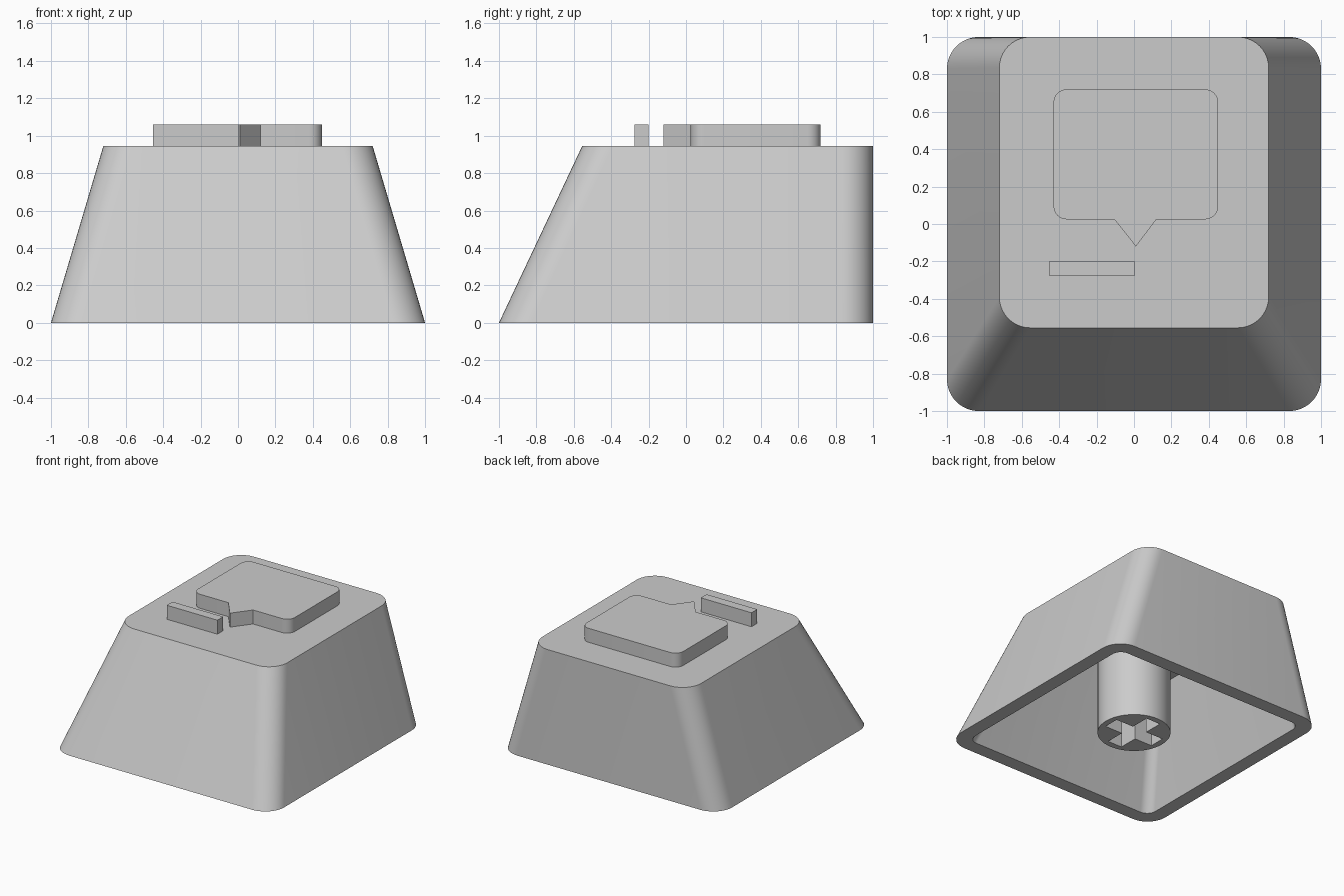
import bpy, bmesh
from math import sin, cos, pi, radians
from mathutils import Vector

if "Cube" in bpy.data.objects:
    bpy.data.objects.remove(bpy.data.objects["Cube"], do_unlink=True)

TOP = 0.945       # height of the cap's upper face
CEILING = 0.84    # height of the hollow inside
LEGEND = 1.06     # height of the raised symbols

grey = bpy.data.materials.new("light grey plastic")
grey.use_nodes = True
grey.diffuse_color = (0.6, 0.6, 0.6, 1)
grey.node_tree.nodes["Principled BSDF"].inputs["Base Color"].default_value = (0.6, 0.6, 0.6, 1)


def rounded_rect(x0, x1, y0, y1, r, steps=10):
    """Counter-clockwise outline, starting at the lower left corner."""
    corners = [(x0 + r, y0 + r), (x1 - r, y0 + r), (x1 - r, y1 - r), (x0 + r, y1 - r)]
    pts = []
    for i, (cx, cy) in enumerate(corners):
        for k in range(steps + 1):
            a = pi + (i + k / steps) * pi / 2
            pts.append((cx + r * cos(a), cy + r * sin(a)))
    return pts


def ring(bm, pts, z):
    return [bm.verts.new((x, y, z)) for x, y in pts]


def bridge(bm, a, b):
    n = len(a)
    for i in range(n):
        j = (i + 1) % n
        bm.faces.new((a[i], a[j], b[j], b[i]))


def finish(bm, name):
    bmesh.ops.recalc_face_normals(bm, faces=bm.faces)
    mesh = bpy.data.meshes.new(name)
    bm.to_mesh(mesh)
    bm.free()
    mesh.materials.append(grey)
    obj = bpy.data.objects.new(name, mesh)
    bpy.context.collection.objects.link(obj)
    bpy.ops.object.select_all(action="DESELECT")
    obj.select_set(True)
    bpy.context.view_layer.objects.active = obj
    bpy.ops.object.shade_smooth_by_angle(angle=radians(30))
    return obj


def loft(name, sections):
    """Closed solid through a list of (outline, height) with both ends capped."""
    bm = bmesh.new()
    rings = [ring(bm, pts, z) for pts, z in sections]
    for a, b in zip(rings, rings[1:]):
        bridge(bm, a, b)
    bm.faces.new(rings[0])
    bm.faces.new(rings[-1])
    return finish(bm, name)


# Hollow cap: inner ceiling, inner rim, outer rim, upper face
loft("cap_shell", [
    (rounded_rect(-0.63, 0.63, -0.48, 0.885, 0.08), CEILING),
    (rounded_rect(-0.885, 0.885, -0.885, 0.885, 0.08), 0),
    (rounded_rect(-1, 1, -1, 1, 0.17), 0),
    (rounded_rect(-0.72, 0.72, -0.555, 1, 0.165), TOP),
])

# Raised speech bubble with a pointed tail in its lower edge
bubble = rounded_rect(-0.43, 0.45, 0.025, 0.72, 0.07, 8)
bubble[9:9] = [(-0.105, 0.025), (0.01, -0.12), (0.12, 0.025)]
loft("speech_bubble", [(bubble, TOP), (bubble, LEGEND)])

# Raised cursor bar
bar = [(-0.455, -0.275), (0.005, -0.275), (0.005, -0.2), (-0.455, -0.2)]
loft("cursor_bar", [(bar, TOP), (bar, LEGEND)])

# Round stem with a cross-shaped socket in its lower end
bm = bmesh.new()
SIDES, RADIUS, ARM, HALF = 48, 0.275, 0.225, 0.065
circle = [(RADIUS * cos(2 * pi * i / SIDES), RADIUS * sin(2 * pi * i / SIDES)) for i in range(SIDES)]
cross = []
for q in range(4):
    for x, y in ((ARM, -HALF), (ARM, HALF), (HALF, HALF)):
        c, s = round(cos(q * pi / 2)), round(sin(q * pi / 2))
        cross.append((x * c - y * s, x * s + y * c))
outer, outer_top = ring(bm, circle, 0), ring(bm, circle, CEILING)
socket, socket_top = ring(bm, cross, 0), ring(bm, cross, 0.45)
bridge(bm, outer, outer_top)
bridge(bm, socket, socket_top)
bm.faces.new(outer_top)
bm.faces.new(socket_top)
rim = [e for e in bm.edges if all(v.co.z == 0 for v in e.verts)]
bmesh.ops.triangle_fill(bm, edges=rim, use_beauty=True, normal=Vector((0, 0, -1)))
finish(bm, "stem")
